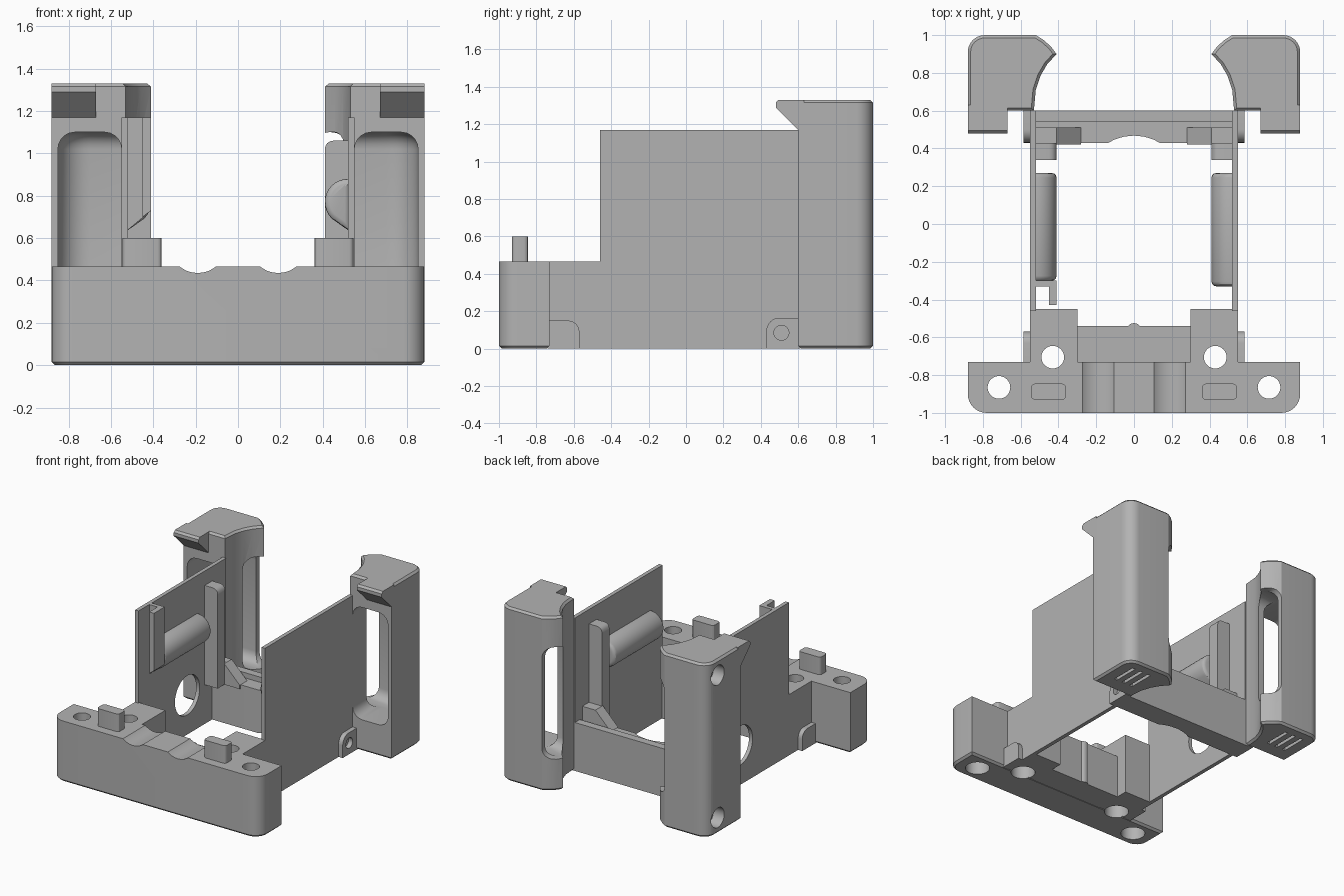
import bpy, bmesh
from math import sin, cos, radians

old = bpy.data.objects.get("Cube")
if old:
    bpy.data.objects.remove(old, do_unlink=True)

grey = bpy.data.materials.new("plain_grey")
grey.use_nodes = True
grey.diffuse_color = (0.45, 0.45, 0.45, 1)
grey.node_tree.nodes["Principled BSDF"].inputs["Base Color"].default_value = (0.45, 0.45, 0.45, 1)


def arc(cx, cy, r, a0, a1, n=8):
    angles = [radians(a0 + (a1 - a0) * i / n) for i in range(n + 1)]
    return [(cx + r * cos(a), cy + r * sin(a)) for a in angles]


def prism(name, pts, axis, lo, hi, side=1, bevel=0, ends=(), seg=1):
    """Extrude a 2D outline along an axis; side=-1 mirrors it in x."""
    place = {"x": lambda p, q, t: (t, p, q), "y": lambda p, q, t: (p, t, q),
             "z": lambda p, q, t: (p, q, t)}[axis]
    bm = bmesh.new()
    rings = []
    for t in (lo, hi):
        ring = []
        for p, q in pts:
            x, y, z = place(p, q, t)
            ring.append(bm.verts.new((side * x, y, z)))
        rings.append(ring)
    caps = [bm.faces.new(r) for r in rings]
    for i in range(len(pts)):
        j = (i + 1) % len(pts)
        bm.faces.new((rings[0][i], rings[0][j], rings[1][j], rings[1][i]))
    bmesh.ops.recalc_face_normals(bm, faces=bm.faces)
    if bevel:
        edges = [e for k in ends for e in caps[k].edges]
        bmesh.ops.bevel(bm, geom=edges, offset=bevel, segments=seg, profile=0.5, affect="EDGES")
    mesh = bpy.data.meshes.new(name)
    bm.to_mesh(mesh)
    bm.free()
    mesh.materials.append(grey)
    ob = bpy.data.objects.new(name, mesh)
    bpy.context.collection.objects.link(ob)
    return ob


def box(name, x0, x1, y0, y1, z0, z1, side=1):
    return prism(name, [(x0, y0), (x1, y0), (x1, y1), (x0, y1)], "z", z0, z1, side)


def rod(name, p, q, r, axis, lo, hi, side=1):
    return prism(name, arc(p, q, r, 0, 348.75, 31), axis, lo, hi, side)


def cut(targets, cutters):
    for ob in targets:
        bpy.context.view_layer.objects.active = ob
        for c in cutters:
            mod = ob.modifiers.new("cut", "BOOLEAN")
            mod.operation = "DIFFERENCE"
            mod.solver = "EXACT"
            mod.object = c
            bpy.ops.object.modifier_apply(modifier=mod.name)
    for c in cutters:
        bpy.data.objects.remove(c, do_unlink=True)


# Front bar with rounded corners and two cable grooves
outline = [(0.88, -0.73), (-0.88, -0.73)] + arc(-0.78, -0.9, 0.1, 180, 270) + arc(0.78, -0.9, 0.1, 270, 360)
bar = prism("front_bar", outline, "z", 0, 0.465, bevel=0.015, ends=(0,))
cut([bar], [rod("groove", s * 0.19, 0.57, 0.135, "y", -1.1, -0.7) for s in (1, -1)])

# Low bridge behind the bar
box("front_bridge", -0.3, 0.3, -0.74, -0.54, 0, 0.33)
rod("bridge_rib", 0, -0.565, 0.04, "z", 0, 0.33)

# Rear cross plate with ledge and shallow central notch
box("rear_plate", -0.53, 0.53, 0.54, 0.6, 0, 0.37)
ledge = box("rear_ledge", -0.53, 0.53, 0.43, 0.54, 0, 0.33)
cut([ledge], [rod("notch", 0, 0.2, 0.268, "z", -0.1, 0.5)])

for s, tag in ((1, "left"), (-1, "right")):
    # Shoulder block, screw holes with counterbores, locating peg
    shoulder = box("shoulder_" + tag, 0.3, 0.55, -0.735, -0.45, 0, 0.465, s)
    holes = []
    for x, y in ((0.715, -0.865), (0.43, -0.705)):
        holes += [rod("hole", x, y, 0.06, "z", -0.1, 0.6, s),
                  rod("counterbore", x, y, 0.085, "z", -0.1, 0.12, s)]
    cut([bar, shoulder], holes)
    peg = (arc(0.525, -0.865, 0.02, 0, 90, 3) + arc(0.38, -0.865, 0.02, 90, 180, 3)
           + arc(0.38, -0.91, 0.02, 180, 270, 3) + arc(0.525, -0.91, 0.02, 270, 360, 3))
    prism("peg_" + tag, peg, "z", 0.46, 0.6, s)

    # Thin side wall
    wall = box("side_wall_" + tag, 0.52, 0.55, -0.46, 0.6, 0, 1.17, s)
    if s < 0:
        cut([wall], [rod("round_window", 0.13, 0.3, 0.15, "x", 0.4, 0.7, s)])

    # Outer lugs at the foot of the wall
    front = [(-0.74, 0), (-0.57, 0)] + arc(-0.63, 0.09, 0.06, 0, 90) + [(-0.74, 0.15)]
    prism("front_lug_" + tag, front, "x", 0.54, 0.585, s)
    rear = [(0.61, 0), (0.61, 0.165)] + arc(0.5, 0.095, 0.07, 90, 180) + [(0.43, 0)]
    lug = prism("rear_lug_" + tag, rear, "x", 0.54, 0.585, s)
    cut([lug], [rod("lug_hole", 0.51, 0.085, 0.04, "x", 0.55, 0.7, s)])

    # Half-round rail on the inner wall face
    rail = [(0.53, 0.63)] + arc(0.52, 0.77, 0.11, 225, 90, 12) + [(0.53, 0.88)]
    prism("inner_rail_" + tag, rail, "y", -0.33 if s > 0 else -0.3, 0.27, s,
          bevel=0.025, ends=(0, 1), seg=3)

    # Upright guide post and its gusset on the ledge
    post = [(0.53, 0.3), (0.41, 0.3), (0.41, 1.02)] + arc(0.45, 1.02, 0.04, 180, 90, 4) + [(0.53, 1.06)]
    prism("guide_post_" + tag, post, "y", 0.34, 0.43, s)
    gusset = [(0.53, 0.3), (0.28, 0.3), (0.28, 0.33), (0.41, 0.46), (0.53, 0.46)]
    prism("gusset_" + tag, gusset, "y", 0.42, 0.51, s)

    # Rear tower with curved inner lip
    plan = ([(0.53, 0.6), (0.88, 0.6)] + arc(0.79, 0.91, 0.09, 0, 90)
            + [(0.52, 1.0), (0.48, 0.975), (0.44, 0.94), (0.41, 0.9), (0.46, 0.845),
               (0.495, 0.785), (0.52, 0.71)])
    tower = prism("rear_tower_" + tag, plan, "z", 0, 1.33, s, bevel=0.015, ends=(0, 1))
    # Scooped pocket that opens through the lip
    pocket = ([(0.55, 0.45), (0.85, 0.45)] + arc(0.7, 0.81, 0.15, 0, 90)
              + [(0.52, 0.96), (0.52, 1.1), (0.35, 1.1), (0.35, 0.77), (0.55, 0.77)])
    cutters = [prism("pocket", pocket, "z", 0.24, 1.1, s, bevel=0.08, ends=(0, 1), seg=5)]
    # Vent slots under the foot
    for k in range(3):
        x = 0.62 + k * 0.07
        cutters.append(box("slot", x, x + 0.025, 0.72, 0.92, -0.1, 0.03, s))
    # Round sockets on one outer face
    if s < 0:
        cutters += [rod("socket", 0.87, z, 0.075, "x", 0.79, 1.0, s) for z in (0.12, 1.21)]
    cut([tower], cutters)

    # Overhanging hook at the tower top
    hook = [(0.61, 1.16), (0.6, 1.17), (0.48, 1.29), (0.48, 1.315), (0.495, 1.33), (0.63, 1.33), (0.63, 1.16)]
    prism("hook_" + tag, hook, "x", 0.67, 0.88, s)

# Corner bracket on one wall: cross plate plus flange with sloped foot
foot = [(0.53, 0.63), (0.41, 0.73), (0.41, 1.17), (0.53, 1.17)]
prism("bracket_plate", foot, "y", -0.33, -0.3, -1)
flange = [(0.45, 0.70), (0.41, 0.73), (0.41, 1.17), (0.45, 1.17)]
prism("bracket_flange", flange, "y", -0.43, -0.32, -1)

# Smooth shading with sharp edges kept
bpy.ops.object.select_all(action="DESELECT")
for ob in bpy.context.scene.objects:
    if ob.type == "MESH" and ob.data.materials and ob.data.materials[0] == grey:
        ob.select_set(True)
        bpy.context.view_layer.objects.active = ob
bpy.ops.object.shade_smooth_by_angle(angle=radians(30))
